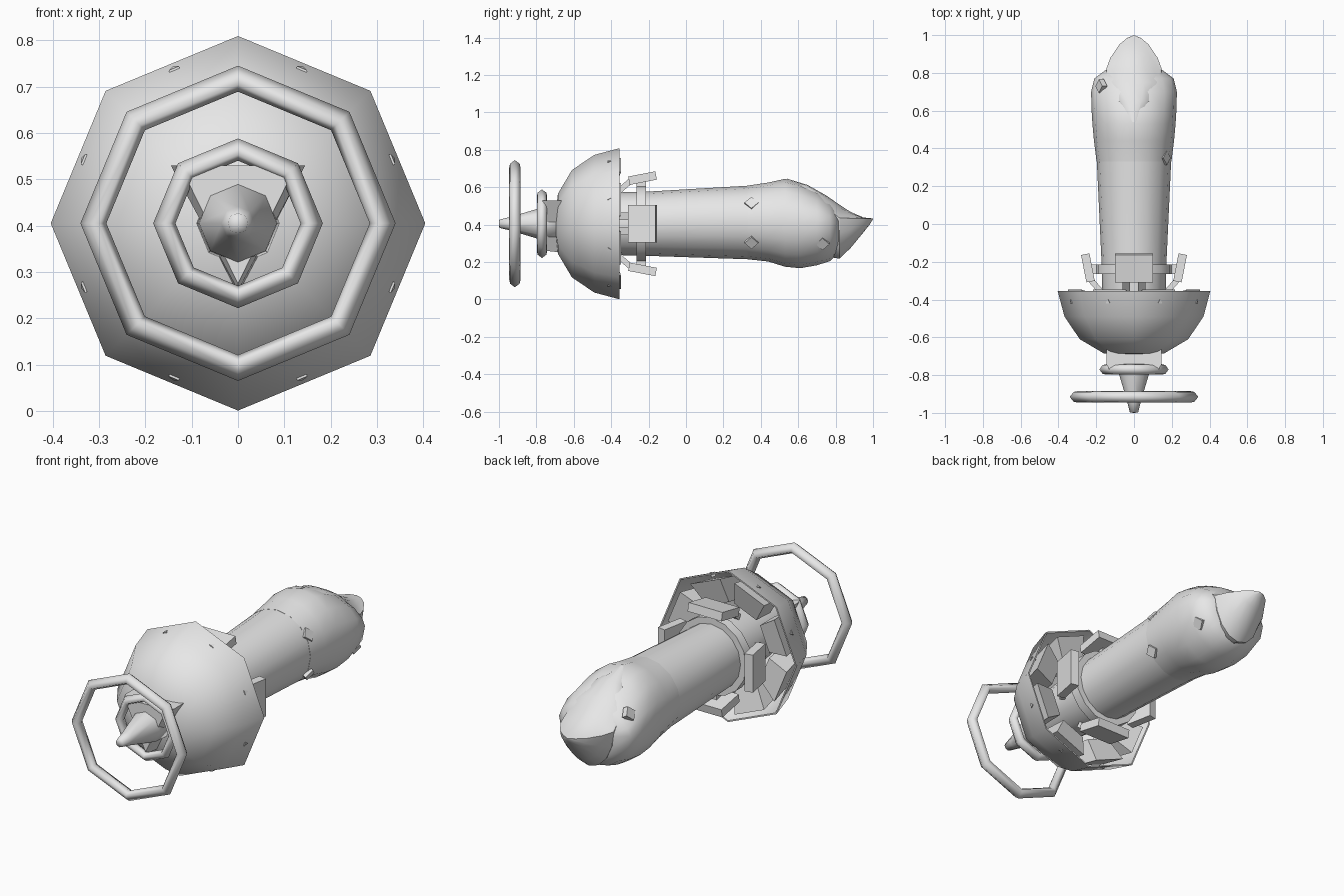
import bpy, bmesh, math
from mathutils import Vector, Matrix

if "Cube" in bpy.data.objects:
    bpy.data.objects.remove(bpy.data.objects["Cube"])

CZ = 0.405  # height of the long axis
grey = bpy.data.materials.new("light_grey")
grey.diffuse_color = (0.8, 0.8, 0.8, 1)
grey.use_nodes = True
grey.node_tree.nodes["Principled BSDF"].inputs["Base Color"].default_value = grey.diffuse_color


def finish(name, bm, smooth=None):
    bmesh.ops.recalc_face_normals(bm, faces=bm.faces)
    me = bpy.data.meshes.new(name)
    bm.to_mesh(me)
    bm.free()
    me.materials.append(grey)
    ob = bpy.data.objects.new(name, me)
    bpy.context.collection.objects.link(ob)
    if smooth:
        bpy.ops.object.select_all(action='DESELECT')
        ob.select_set(True)
        bpy.context.view_layer.objects.active = ob
        bpy.ops.object.shade_smooth_by_angle(angle=math.radians(smooth))
    return ob


def loft(name, rings, caps=(True, True), smooth=60):
    """Skin a list of equal-length point rings."""
    bm = bmesh.new()
    vr = [[bm.verts.new(p) for p in r] for r in rings]
    n = len(vr[0])
    for a, b in zip(vr, vr[1:]):
        for i in range(n):
            j = (i + 1) % n
            bm.faces.new((a[i], a[j], b[j], b[i]))
    if caps[0]:
        bm.faces.new(vr[0])
    if caps[1]:
        bm.faces.new(vr[-1])
    bmesh.ops.remove_doubles(bm, verts=bm.verts, dist=0.0005)
    return finish(name, bm, smooth)


def circle(y, r, n, cz=CZ):
    return [(r * math.cos(math.tau * i / n), y, cz + r * math.sin(math.tau * i / n))
            for i in range(n)]


def section(y, hw, top, bot, mid, power=1.0, n=16):
    """Oval section with separate top, bottom and widest heights."""
    pts = []
    for i in range(n):
        a = math.tau * i / n
        s = math.sin(a)
        z = mid + (top - mid) * s ** power if s > 0 else mid + (mid - bot) * s
        pts.append((hw * math.cos(a), y, z))
    return pts


def hoop(name, y, major, minor, depth):
    """Eight-sided hoop with a softly pointed six-sided section."""
    prof = ((1, 0), (0.3, 0.8), (-0.45, 0.95), (-1, 0), (-0.45, -0.95), (0.3, -0.8))
    rings = [circle(y + depth * s, major + minor * c, 8) for c, s in prof]
    return loft(name, rings + [rings[0]], (False, False), 130)


def prism(name, corners, angle):
    """Eight corners given as (radial, y, tangential), turned about the long axis."""
    c, s = math.cos(angle), math.sin(angle)
    pts = [(r * c - t * s, y, CZ + r * s + t * c) for r, y, t in corners]
    return loft(name, [pts[:4], pts[4:]], smooth=None)


def plate(name, path, halves, thick, angle):
    """Slab following two (radial, y) points, with a tangential half width at each."""
    ends = []
    d = (Vector(path[1]) - Vector(path[0])).normalized()
    nrm = Vector((d.y, -d.x)) * thick / 2
    for p, h in zip(path, halves):
        for sg, t in ((1, -h), (1, h), (-1, h), (-1, -h)):
            q = Vector(p) + nrm * sg
            ends.append((q.x, q.y, t))
    return prism(name, ends, angle)


# Hollow eight-sided dome with a thin wall
loft("dome", [circle(y, r, 8) for y, r in (
    (-0.705, 0.0), (-0.685, 0.16), (-0.61, 0.287), (-0.49, 0.368), (-0.355, 0.404),
    (-0.355, 0.396), (-0.485, 0.359), (-0.603, 0.279), (-0.677, 0.155), (-0.697, 0.0))],
    (False, False), 60)

# Hoops and front spike
hoop("large_hoop", -0.915, 0.312, 0.028, 0.032)
hoop("small_hoop", -0.77, 0.159, 0.024, 0.029)
loft("spike", [circle(y, r, 8) for y, r in (
    (-1.0, 0.0), (-0.998, 0.022), (-0.94, 0.036), (-0.78, 0.084), (-0.68, 0.09))], smooth=120)

# Three-cornered mount behind the spike
loft("spike_mount", [[(-w, y, 0.53), (w, y, 0.53), (0, y, b)] for y, w, b in (
    (-0.78, 0.125, 0.275), (-0.745, 0.145, 0.26), (-0.66, 0.145, 0.25))], smooth=None)

# Long body tube
loft("body", [circle(y, r, 16, z) for y, r, z in (
    (-0.66, 0.13, CZ), (-0.36, 0.168, CZ), (-0.2, 0.172, CZ), (0.36, 0.198, 0.412))])

# Band that carries the four pads
loft("band", [circle(y, r, 16) for y, r in (
    (-0.265, 0.17), (-0.265, 0.205), (-0.215, 0.205), (-0.215, 0.17))], (False, False), 30)

# Pads, each on a bracket and a bent arm that reaches into the dome
for k in range(4):
    a = k * math.pi / 2
    plate("pad", ((0.258, -0.16), (0.23, -0.305)), (0.1, 0.1), 0.045, a)
    plate("pad_bracket", ((0.235, -0.24), (0.17, -0.24)), (0.03, 0.03), 0.05, a)
    for t in (-0.04, 0.04):
        arm = plate("pad_arm", ((0.23, -0.295), (0.165, -0.37)), (0.02, 0.02), 0.03, a)
        arm.location = (-t * math.sin(a), 0, t * math.cos(a))

# Blocks packed inside the dome, and small nubs on its skin
for k in range(8):
    a = math.radians(22.5 + 45 * k)
    prism("dome_block", [
        (0.21, -0.385, -0.07), (0.21, -0.385, 0.07), (0.34, -0.347, 0.095), (0.34, -0.347, -0.095),
        (0.19, -0.52, -0.065), (0.19, -0.52, 0.065), (0.31, -0.49, 0.09), (0.31, -0.49, -0.09)], a)
    prism("dome_nub", [
        (0.34, -0.42, -0.012), (0.34, -0.42, 0.012), (0.362, -0.42, 0.012), (0.362, -0.42, -0.012),
        (0.34, -0.40, -0.002), (0.34, -0.40, 0.002), (0.366, -0.40, 0.002), (0.366, -0.40, -0.002)], a)

# Rounded head, scooped at its far end
loft("head", [section(*s) for s in (
    (0.33, 0.198, 0.609, 0.215, 0.412), (0.44, 0.212, 0.625, 0.203, 0.41),
    (0.53, 0.22, 0.645, 0.175, 0.41), (0.61, 0.225, 0.622, 0.167, 0.41),
    (0.70, 0.227, 0.58, 0.183, 0.41), (0.77, 0.21, 0.53, 0.205, 0.41, 1.2),
    (0.815, 0.15, 0.485, 0.25, 0.41, 1.5))], smooth=50)

# Nose: boat-shaped hull with a scooped, ridged top
loft("nose", [section(*s) for s in (
    (0.54, 0.02, 0.646, 0.4, 0.6, 1), (0.65, 0.1, 0.612, 0.3, 0.56, 1),
    (0.75, 0.14, 0.556, 0.23, 0.49, 1.3), (0.82, 0.147, 0.507, 0.218, 0.437, 3),
    (0.88, 0.125, 0.468, 0.275, 0.434, 3), (0.95, 0.078, 0.438, 0.36, 0.433, 2),
    (0.985, 0.036, 0.435, 0.405, 0.433, 1), (1.0, 0.0, 0.432, 0.43, 0.431, 1))], smooth=30)

# Small diamond tiles sunk into the head
for y, deg, r in ((0.35, 33, 0.193), (0.35, -30, 0.193), (0.73, -30, 0.205), (0.73, 150, 0.2)):
    a = math.radians(deg)
    bm = bmesh.new()
    bmesh.ops.create_cube(bm, size=1, matrix=(
        Matrix.Translation((r * math.cos(a), y, CZ + r * math.sin(a)))
        @ Matrix.Rotation(-a, 4, 'Y') @ Matrix.Rotation(math.pi / 4, 4, 'X')
        @ Matrix.Diagonal((0.03, 0.052, 0.052, 1))))
    finish("head_tile", bm)
